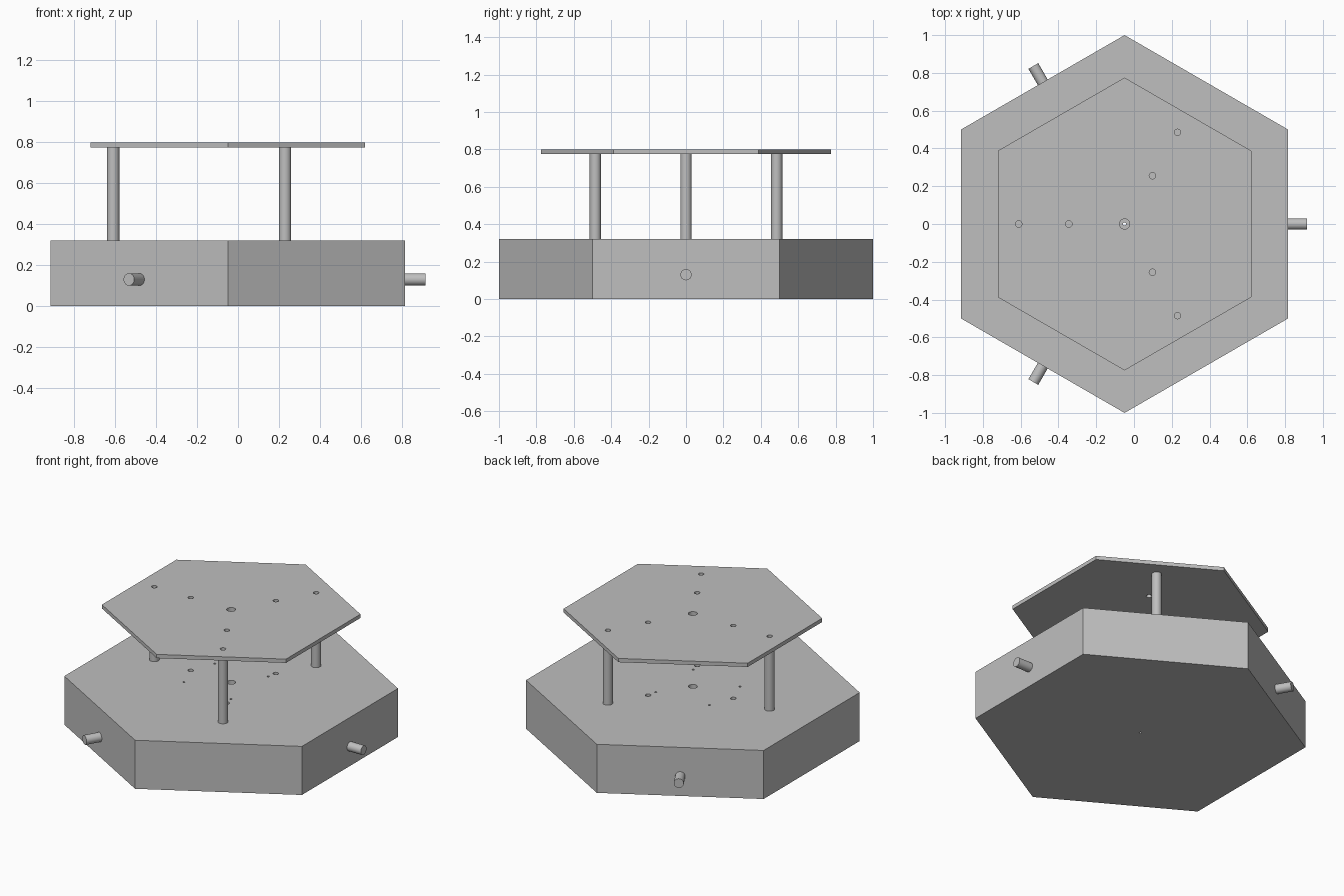
import bpy
import math
from mathutils import Vector

if "Cube" in bpy.data.objects:
    bpy.data.objects.remove(bpy.data.objects["Cube"])

CX = -0.05            # axis of the hexagonal body
BASE_H = 0.32
PLATE_Z, PLATE_H = 0.775, 0.025

grey = bpy.data.materials.new("plain_grey")
grey.diffuse_color = (0.52, 0.52, 0.52, 1)
grey.use_nodes = True
grey.node_tree.nodes["Principled BSDF"].inputs["Base Color"].default_value = grey.diffuse_color


def cylinder(name, r, start, end, sides=32):
    """Cylinder or prism running between two points."""
    start, end = Vector(start), Vector(end)
    axis = end - start
    bpy.ops.mesh.primitive_cylinder_add(
        vertices=sides, radius=r, depth=axis.length, location=(start + end) / 2,
        rotation=axis.to_track_quat('Z', 'Y').to_euler())
    ob = bpy.context.object
    ob.name = name
    ob.data.materials.append(grey)
    return ob


def upright(name, r, x, y, z0, z1, sides=32):
    return cylinder(name, r, (x, y, z0), (x, y, z1), sides)


def polar(r, deg):
    a = math.radians(deg)
    return CX + r * math.cos(a), r * math.sin(a)


def drill(ob, r, x, y, z0, z1):
    """Cut a round upright hole between two heights."""
    cutter = upright("cutter", r, x, y, z0, z1, 24)
    cutter.hide_render = True
    mod = ob.modifiers.new("hole", 'BOOLEAN')
    mod.operation = 'DIFFERENCE'
    mod.solver = 'EXACT'
    mod.object = cutter
    bpy.context.view_layer.objects.active = ob
    bpy.ops.object.modifier_apply(modifier=mod.name)
    bpy.data.objects.remove(cutter, do_unlink=True)


def soften(ob):
    bpy.ops.object.select_all(action='DESELECT')
    ob.select_set(True)
    bpy.context.view_layer.objects.active = ob
    bpy.ops.object.shade_smooth_by_angle(angle=math.radians(30))


ARMS = (60, 180, 300)
parts = []

# Hexagonal base with cable, centre and board mounting holes
base = upright("base", 1.0, CX, 0, 0, BASE_H, 6)
drill(base, 0.027, CX, 0, 0.04, BASE_H + 0.1)
drill(base, 0.008, CX, 0, -0.1, 0.1)
for deg in ARMS:
    drill(base, 0.017, *polar(0.295, deg), 0.05, BASE_H + 0.1)
for side in (-1, 1):
    drill(base, 0.007, CX - 0.232, side * 0.16, 0.22, BASE_H + 0.1)
    drill(base, 0.007, CX + 0.134, side * 0.195, 0.22, BASE_H + 0.1)
parts.append(base)

# Upper hexagonal plate with matching holes
plate = upright("top_plate", 0.775, CX, 0, PLATE_Z, PLATE_Z + PLATE_H, 6)
drill(plate, 0.027, CX, 0, 0.7, 0.9)
for deg in ARMS:
    for r in (0.295, 0.56):
        drill(plate, 0.017, *polar(r, deg), 0.7, 0.9)
parts.append(plate)

for i, deg in enumerate(ARMS, 1):
    # Support posts, drilled for the plate screws
    x, y = polar(0.56, deg)
    post = upright(f"post_{i}", 0.03, x, y, BASE_H, PLATE_Z)
    drill(post, 0.017, x, y, PLATE_Z - 0.1, PLATE_Z + 0.1)
    # Wheel shafts on every second side of the base
    shaft = cylinder(f"wheel_shaft_{i}", 0.03,
                     (*polar(0.85, deg + 60), 0.13), (*polar(0.966, deg + 60), 0.13))
    parts += [post, shaft]

for ob in parts:
    soften(ob)
